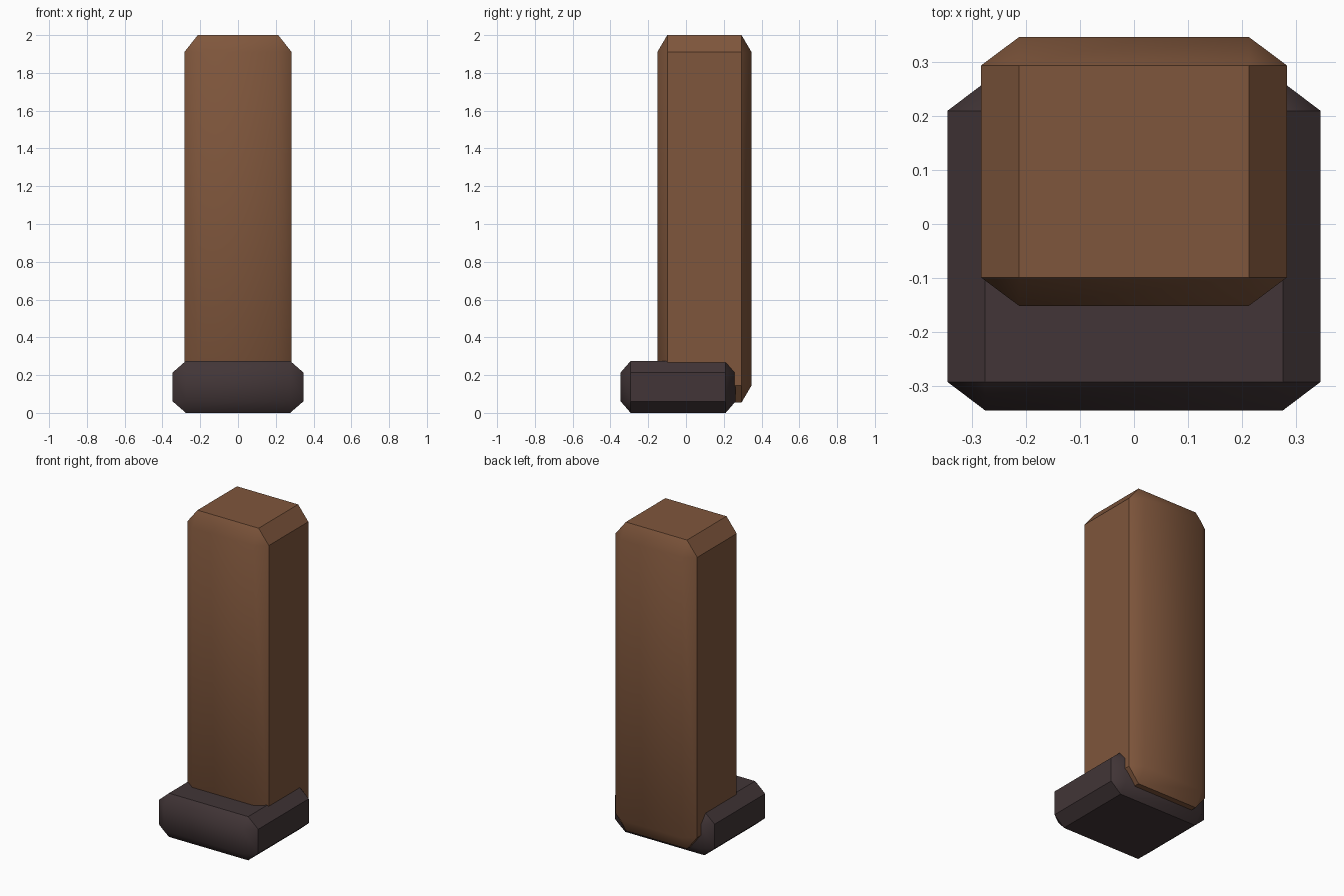
import bpy, bmesh, math

if "Cube" in bpy.data.objects:
    bpy.data.objects.remove(bpy.data.objects["Cube"])


def material(name, rgb):
    m = bpy.data.materials.new(name)
    m.diffuse_color = (*rgb, 1.0)
    m.use_nodes = True
    m.node_tree.nodes["Principled BSDF"].inputs["Base Color"].default_value = m.diffuse_color
    return m


def chamfered_block(name, low, high, chamfer, mat):
    """Box between two corners with a separate chamfer size on each axis."""
    bm = bmesh.new()
    bmesh.ops.create_cube(bm, size=2.0)
    bmesh.ops.bevel(bm, geom=bm.edges[:], offset=0.5, offset_type='OFFSET',
                    segments=1, profile=0.5, affect='EDGES')
    # Outer coordinates go to the box sides, inner ones to the chamfer lines
    for v in bm.verts:
        for i in range(3):
            inset = 0.0 if abs(v.co[i]) > 0.9 else chamfer[i]
            v.co[i] = high[i] - inset if v.co[i] > 0 else low[i] + inset
    bmesh.ops.recalc_face_normals(bm, faces=bm.faces[:])
    mesh = bpy.data.meshes.new(name)
    bm.to_mesh(mesh)
    bm.free()
    mesh.materials.append(mat)
    ob = bpy.data.objects.new(name, mesh)
    bpy.context.collection.objects.link(ob)
    # Soften only the shallow chamfer edges
    bpy.ops.object.select_all(action='DESELECT')
    ob.select_set(True)
    bpy.context.view_layer.objects.active = ob
    bpy.ops.object.shade_smooth_by_angle(angle=math.radians(38))
    return ob


brown = material("brown cloth", (0.212, 0.093, 0.045))
dark = material("dark leather", (0.054, 0.036, 0.038))

# Tall leg, set back and sunk into the shoe
chamfered_block("leg", (-0.284, -0.152, 0.055), (0.284, 0.347, 2.0),
                (0.071, 0.053, 0.09), brown)

# Shoe, projecting forward
chamfered_block("shoe", (-0.346, -0.346, 0.0), (0.346, 0.263, 0.275),
                (0.07, 0.053, 0.061), dark)
